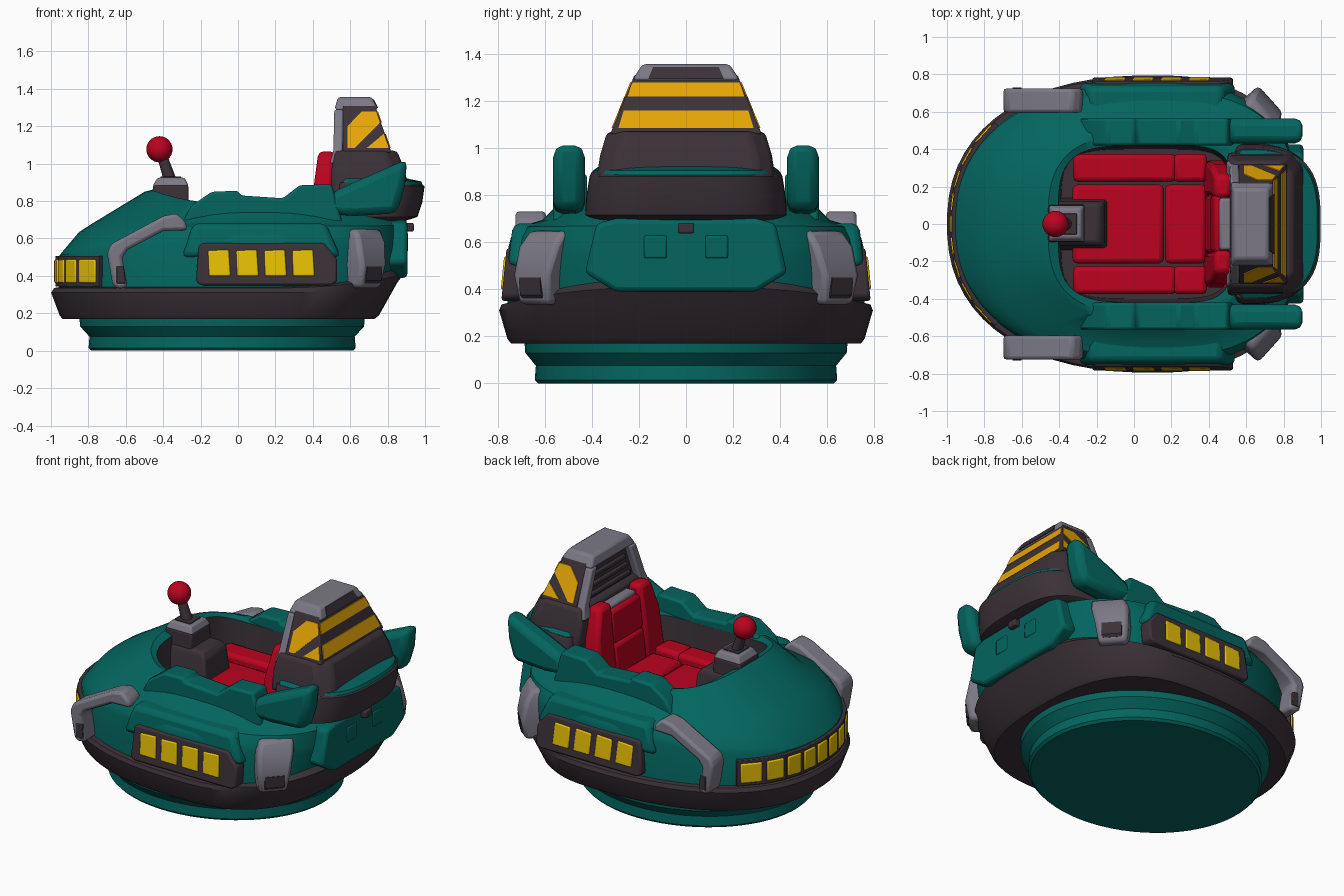
import bpy, bmesh, math
from mathutils import Vector, Matrix

if "Cube" in bpy.data.objects:
    bpy.data.objects.remove(bpy.data.objects["Cube"])


def colour(name, r, g, b):
    m = bpy.data.materials.new(name)
    m.use_nodes = True
    m.diffuse_color = (r, g, b, 1)
    bsdf = next(n for n in m.node_tree.nodes if n.type == 'BSDF_PRINCIPLED')
    bsdf.inputs["Base Color"].default_value = (r, g, b, 1)
    bsdf.inputs["Roughness"].default_value = 0.6
    return m


TEAL = colour("teal paint", 0.001, 0.13, 0.115)
DARK = colour("dark rubber", 0.044, 0.031, 0.039)
GREY = colour("grey metal", 0.2, 0.19, 0.235)
RED = colour("red vinyl", 0.5, 0.001, 0.014)
AMBER = colour("amber stripe", 0.8, 0.38, 0.002)
LAMP = colour("lamp yellow", 0.96, 0.63, 0.002)


def finish(name, bm, mats, bevel=0.0, mirror=False):
    bmesh.ops.recalc_face_normals(bm, faces=bm.faces)
    me = bpy.data.meshes.new(name)
    for f in bm.faces:
        f.smooth = True
    bm.to_mesh(me)
    bm.free()
    for m in mats:
        me.materials.append(m)
    me.set_sharp_from_angle(angle=math.radians(32))
    ob = bpy.data.objects.new(name, me)
    bpy.context.scene.collection.objects.link(ob)
    if bevel:
        mod = ob.modifiers.new("Bevel", 'BEVEL')
        mod.width, mod.segments, mod.limit_method = bevel, 2, 'ANGLE'
        mod.angle_limit = math.radians(30)
    if mirror:
        mod = ob.modifiers.new("Mirror", 'MIRROR')
        mod.use_axis = (False, True, False)
    return ob


def loft(name, rings, mat, bevel=0.0, mirror=False, inner=None, inner_from=99):
    """Skin closed rings; bands from inner_from on take the inner colour."""
    bm = bmesh.new()
    rows = [[bm.verts.new(p) for p in r] for r in rings]
    n = len(rows[0])
    for k, (a, b) in enumerate(zip(rows, rows[1:])):
        for i in range(n):
            j = (i + 1) % n
            bm.faces.new((a[i], a[j], b[j], b[i])).material_index = int(k >= inner_from)
    bm.faces.new(rows[0])
    bm.faces.new(rows[-1]).material_index = int(inner is not None)
    return finish(name, bm, [mat] + ([inner] if inner else []), bevel, mirror)


def rect(x0, x1, y0, y1, z):
    return [(x0, y0, z), (x1, y0, z), (x1, y1, z), (x0, y1, z)]


def prism(name, pts, y0, y1, mat, bevel=0.02, mirror=True, lean=0.0):
    """Side profile between two y values; lean tips it inwards with height."""
    return loft(name, [[(x, y - lean * (z - 0.35), z) for x, z in pts] for y in (y0, y1)],
                mat, bevel, mirror)


def box(name, centre, size, mat, bevel=0.015, rot=None, mirror=False):
    bm = bmesh.new()
    bmesh.ops.create_cube(bm, size=1)
    rot = rot or Matrix.Identity(4)
    bmesh.ops.transform(bm, verts=bm.verts,
                        matrix=Matrix.Translation(centre) @ rot @ Matrix.Diagonal((*size, 1)))
    return finish(name, bm, [mat], bevel, mirror)


def oval(xf, xr, ry, zf, zm=None, zr=None, cx=0.1, n=2.3, nr=2.7, steps=64):
    """Egg-shaped ring with its own height at nose, sides and tail."""
    zm = zf if zm is None else zm
    zr = zm if zr is None else zr
    out = []
    for i in range(steps):
        t = math.tau * (i + 0.5) / steps
        c, s = math.cos(t), math.sin(t)
        e = 2 / (nr if c > 0 else n)
        rx, zt = (xr - cx, zr) if c > 0 else (cx - xf, zf)
        out.append((cx + math.copysign(abs(c) ** e * rx, c),
                    math.copysign(abs(s) ** e * ry, s), zm + (zt - zm) * c * c))
    return out


# Skirt, bumper and hull with the sunken cockpit
SK = dict(cx=-0.085, n=2, nr=2)
loft("base_skirt", [oval(-r - 0.085, r - 0.085, r * 0.9, z, **SK) for r, z in
     ((0.7, 0), (0.715, 0.015), (0.71, 0.075), (0.76, 0.13), (0.765, 0.19))], TEAL)
loft("bumper", [
    oval(-0.85, 0.66, 0.68, 0.17), oval(-0.94, 0.73, 0.745, 0.17),
    oval(-0.955, 0.755, 0.76, 0.19), oval(-1.0, 0.85, 0.795, 0.31, 0.31, 0.36),
    oval(-0.985, 0.885, 0.785, 0.335, 0.335, 0.41), oval(-0.93, 0.86, 0.74, 0.345, 0.345, 0.45)], DARK)
loft("hull", [
    oval(-0.96, 0.84, 0.76, 0.28, 0.28, 0.36),
    oval(-0.955, 0.885, 0.755, 0.51, 0.58, 0.52),
    oval(-0.935, 0.89, 0.745, 0.535, 0.62, 0.57),
    oval(-0.85, 0.89, 0.71, 0.635, 0.665, 0.67),
    oval(-0.78, 0.86, 0.61, 0.68, 0.695, 0.71),
    oval(-0.5, 0.62, 0.53, 0.85, 0.775, 0.8, n=2.6, nr=3),
    oval(-0.46, 0.58, 0.48, 0.86, 0.785, 0.8, n=3, nr=4),
    oval(-0.405, 0.53, 0.42, 0.84, 0.775, 0.79, n=4, nr=5),
    oval(-0.39, 0.52, 0.4, 0.5, n=5, nr=5)], TEAL, inner=DARK, inner_from=7)
prism("cockpit_coaming", [(-0.3, 0.68), (-0.25, 0.775), (-0.14, 0.85), (0, 0.855), (0.015, 0.83),
      (0.24, 0.815), (0.33, 0.885), (0.5, 0.89), (0.56, 0.68)], 0.42, 0.565, TEAL, 0.025)
prism("side_shoulder", [(-0.3, 0.5), (-0.24, 0.68), (0.47, 0.68), (0.55, 0.5)], 0.62, 0.775, TEAL,
      0.03, lean=0.12)

# Side lamps
prism("side_lamp_panel", [(-0.225, 0.37), (-0.21, 0.56), (-0.19, 0.575), (0.46, 0.575),
      (0.53, 0.49), (0.53, 0.37), (0.5, 0.35), (-0.2, 0.35)], 0.7, 0.785, DARK, 0.012, lean=0.1)
for i in range(4):
    x = -0.1 + 0.15 * i
    prism(f"side_lamp_{i + 1}", [(x - 0.055, 0.4), (x + 0.06, 0.4), (x + 0.05, 0.54),
          (x - 0.06, 0.535)], 0.74, 0.792, LAMP, 0.007, lean=0.1)


# Nose lamps follow the curve of the hull
def nose(y):
    return Vector((0.1 - 1.06 * (1 - abs(y / 0.765) ** 2.3) ** (1 / 2.3), y, 0.425))


for i in range(9):
    y = -0.47 + 0.1175 * i
    p, d = nose(y), nose(y + 0.02) - nose(y - 0.02)
    turn = Matrix.Rotation(math.atan2(d.y, d.x) - math.pi / 2, 4, 'Z')
    stretch = d.length / 0.04
    box(f"nose_lamp_panel_{i + 1}", p, (0.03, 0.128 * stretch, 0.165), DARK, 0.004, turn)
    box(f"nose_lamp_{i + 1}", p, (0.046, 0.096 * stretch, 0.125), LAMP, 0.008, turn)

# Grey guard bars
prism("guard_bar", [(-0.27, 0.645), (-0.28, 0.69), (-0.33, 0.735), (-0.4, 0.72), (-0.68, 0.57),
      (-0.7, 0.52), (-0.67, 0.35), (-0.64, 0.33), (-0.59, 0.34), (-0.62, 0.5), (-0.59, 0.54),
      (-0.4, 0.64)], 0.595, 0.725, GREY, 0.02)
prism("guard_bar_pad", [(-0.65, 0.36), (-0.6, 0.36), (-0.61, 0.45), (-0.65, 0.45)],
      0.7, 0.73, DARK, 0.004)


# Rear corner pods turned to face out diagonally
def pod_ring(x, y, z, across, depth):
    c, s = math.cos(math.radians(42)), math.sin(math.radians(42))
    return [(x + c * o * depth + s * t * across, y + s * o * depth - c * t * across, z)
            for o, t in ((-1, -1), (1, -1), (1, 1), (-1, 1))]


loft("corner_pod", [pod_ring(0.665, 0.61, 0.335, 0.085, 0.06), pod_ring(0.675, 0.615, 0.46, 0.1, 0.075),
     pod_ring(0.665, 0.585, 0.58, 0.11, 0.075), pod_ring(0.65, 0.55, 0.65, 0.1, 0.065)],
     GREY, 0.022, True)
loft("corner_pod_pad", [pod_ring(0.711, 0.649, 0.36, 0.055, 0.006), pod_ring(0.722, 0.657, 0.375, 0.06, 0.006),
     pod_ring(0.727, 0.662, 0.45, 0.06, 0.006)], DARK, 0, True)

# Tail: panel, latch, collar and fins
loft("tail_panel", [[(x, y, z) for y, z in ((-0.3, 0.39), (0.3, 0.39), (0.43, 0.47), (0.38, 0.68),
     (0.3, 0.7), (-0.3, 0.7), (-0.38, 0.68), (-0.43, 0.47))] for x in (0.8, 0.905)], TEAL, 0.02)
box("tail_recess_frame", (0.895, 0.13, 0.58), (0.03, 0.1, 0.1), TEAL, 0.01, mirror=True)
box("tail_latch", (0.915, 0, 0.66), (0.05, 0.07, 0.045), DARK, 0.008)
loft("tail_collar", [oval(0.52, xr, ry, z, cx=0.6, n=4, nr=3) for xr, ry, z in
     ((0.88, 0.4, 0.69), (0.96, 0.43, 0.715), (0.985, 0.425, 0.79), (0.998, 0.41, 0.88),
      (0.96, 0.4, 0.9))], DARK)
loft("tail_collar_trim", [oval(0.54, xr, ry, z, cx=0.6, n=4, nr=3) for xr, ry, z in
     ((0.99, 0.405, 0.88), (0.98, 0.395, 0.905), (0.86, 0.36, 0.93))], TEAL)
prism("fin", [(0.465, 0.735), (0.5, 0.845), (0.62, 0.9), (0.905, 1.025), (0.89, 0.87),
      (0.85, 0.735), (0.62, 0.72)], 0.43, 0.565, TEAL, 0.04)


# Tower behind the seat
def tower_ring(x0, x1, y, z, cut=0.07):
    return [(x0, -y, z), (x1 - cut, -y, z), (x1, cut - y, z), (x1, y - cut, z), (x1 - cut, y, z), (x0, y, z)]


def core_side(z):
    return 0.322 - (z - 1.06) * 0.41


loft("tower_base", [tower_ring(*r) for r in
     ((0.5, 0.92, 0.385, 0.84), (0.5, 0.89, 0.365, 0.97), (0.52, 0.85, 0.335, 1.07))], DARK, 0.02)
loft("tower_core", [rect(0.56, x, -core_side(z), core_side(z), z) for x, z in
     ((0.82, 1.06), (0.733, 1.31))], DARK, 0.006)
loft("tower_cap", [rect(0.515, 0.75, -0.23, 0.23, 1.288), rect(0.535, 0.715, -0.185, 0.185, 1.357)],
     GREY, 0.015)
loft("tower_cap_pad", [[(x + d, y, z) for x, y, z in ((0.746, -0.16, 1.297), (0.746, 0.16, 1.297),
     (0.722, 0.14, 1.344), (0.722, -0.14, 1.344))] for d in (-0.005, 0.004)], DARK)
loft("tower_pillar", [rect(0.49, 0.55, 0.26, 0.34, 1.0), rect(0.51, 0.562, 0.25, 0.318, 1.07),
     rect(0.515, 0.565, 0.165, 0.228, 1.29)], GREY, 0.012, True)
for i in range(3):
    box(f"tower_louvre_{i + 1}", (0.555, 0, 1.1 + 0.06 * i), (0.03, 0.42 - 0.05 * i, 0.025), DARK, 0.005)

# Hazard stripes: level bands on the back, slanting on the sides
for k, (za, zb) in enumerate(((1.085, 1.16), (1.22, 1.278))):
    back = [(0.82 - (z - 1.06) * 0.348, s * (0.295 - (z - 1.06) * 0.3), z)
            for z, s in ((za, -1), (za, 1), (zb, 1), (zb, -1))]
    loft(f"back_stripe_{k + 1}", [[(x + d, y, z) for x, y, z in back] for d in (-0.002, 0.005)], AMBER)
for k, pts in enumerate((((0.69, 1.085), (0.806, 1.085), (0.779, 1.16)),
                         ((0.585, 1.085), (0.625, 1.085), (0.759, 1.22), (0.74, 1.278), (0.66, 1.278),
                          (0.585, 1.2)))):
    loft(f"side_stripe_{k + 1}", [[(x, core_side(z) + d, z) for x, z in pts]
                                  for d in (-0.002, 0.005)], AMBER, mirror=True)

# Seat
box("seat_cushion", (-0.085, 0, 0.55), (0.49, 0.42, 0.14), RED, 0.025)
box("seat_rear_cushion", (0.275, 0, 0.56), (0.22, 0.42, 0.14), RED, 0.025)
box("seat_side_bolster", (-0.05, 0.3, 0.57), (0.55, 0.15, 0.16), RED, 0.025, mirror=True)
box("seat_hip_bolster", (0.3, 0.3, 0.573), (0.18, 0.15, 0.16), RED, 0.025, mirror=True)
loft("backrest_wing", [rect(0.37, 0.5, 0.15, 0.34, 0.55), rect(0.405, 0.51, 0.15, 0.32, 0.88),
     rect(0.43, 0.52, 0.14, 0.26, 1.065)], RED, 0.025, True)
for part, za, zb in (("lower", 0.55, 0.8), ("upper", 0.8, 1.01)):
    xa, xb = (0.375 + (z - 0.55) * 0.12 for z in (za, zb))
    loft(f"{part}_backrest_pad", [rect(xa, 0.5, -0.155, 0.155, za), rect(xb, 0.51, -0.155, 0.155, zb)],
         RED, 0.022)
box("headrest_plate", (0.495, 0, 0.99), (0.08, 0.28, 0.09), GREY, 0.015)

# Control stick
loft("stick_pedestal", [rect(-0.45, -0.13, -0.14, 0.14, 0.48), rect(-0.44, -0.16, -0.115, 0.12, 0.76),
     rect(-0.43, -0.19, -0.1, 0.105, 0.795)], DARK, 0.015)
loft("stick_housing", [rect(-0.46, -0.265, -0.1, 0.105, 0.76), rect(-0.455, -0.265, -0.095, 0.1, 0.885)],
     DARK, 0.01)
loft("stick_housing_top", [rect(-0.457, -0.263, -0.097, 0.102, 0.88),
     rect(-0.43, -0.285, -0.075, 0.08, 0.925)], GREY, 0.01)
box("stick_socket", (-0.36, 0, 0.925), (0.11, 0.11, 0.012), DARK, 0.003)


def lever_ring(z, r):
    return [(-0.365 - (z - 0.92) * 0.33 + r * math.cos(math.tau * i / 16),
             r * math.sin(math.tau * i / 16), z) for i in range(16)]


loft("stick_lever", [lever_ring(0.91, 0.036), lever_ring(1.04, 0.028)], DARK)
ball = bmesh.new()
bmesh.ops.create_uvsphere(ball, u_segments=24, v_segments=16, radius=0.07,
                          matrix=Matrix.Translation((-0.42, 0, 1.077)))
finish("stick_knob", ball, [RED])
